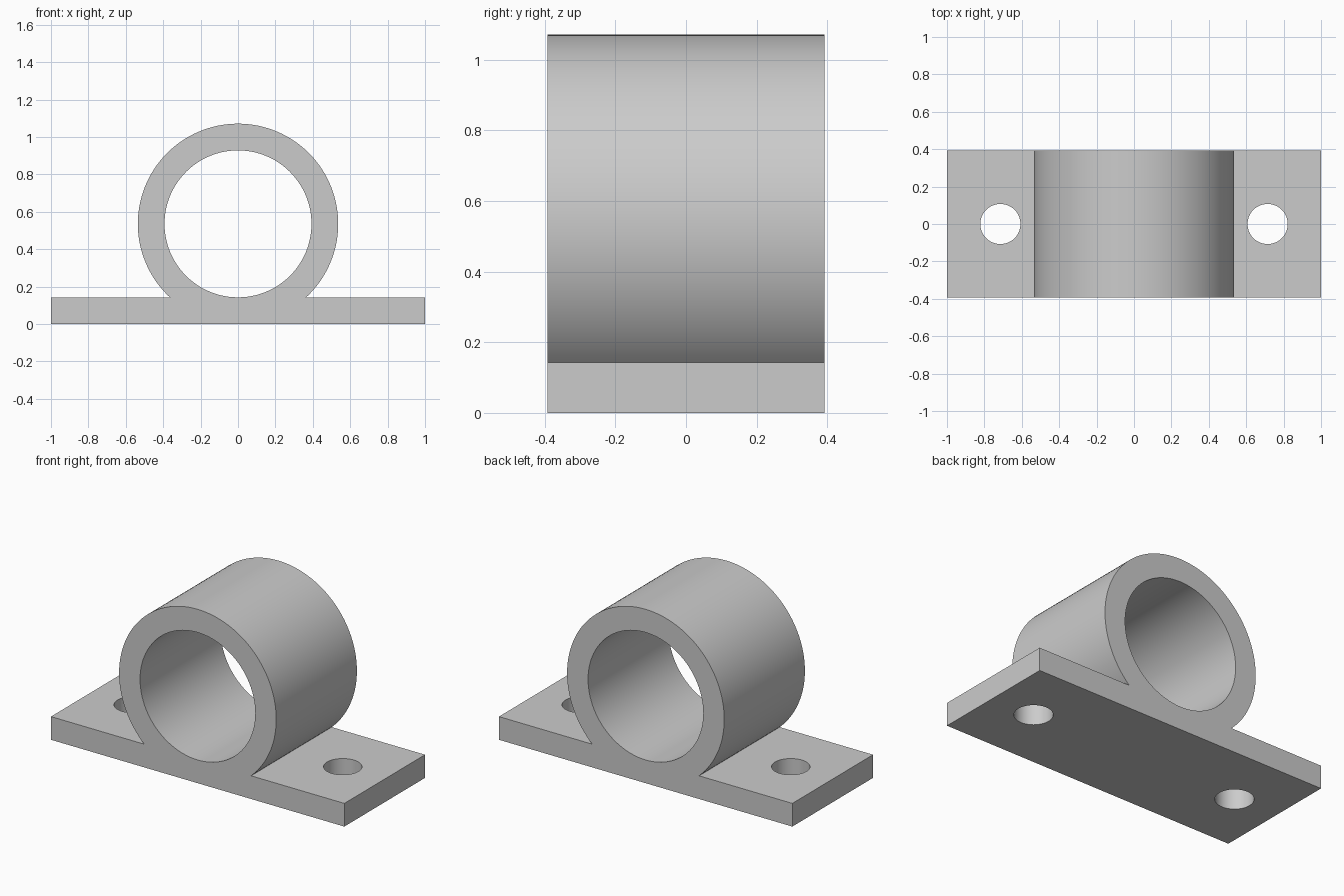
import bpy
import bmesh
from math import atan2, cos, pi, sin, sqrt

if "Cube" in bpy.data.objects:
    bpy.data.objects.remove(bpy.data.objects["Cube"], do_unlink=True)

UNIT = 1 / 28
HALF_DEPTH = 11 * UNIT
THICK = 4 * UNIT
OUTER = 15 * UNIT          # ring outer radius, also its centre height
BORE = 11 * UNIT
HOLE_X, HOLE_R = 20 * UNIT, 3 * UNIT
SEGMENTS = 96

grey = bpy.data.materials.new("plain grey")
grey.use_nodes = True
colour = (0.6, 0.6, 0.6, 1)
grey.diffuse_color = colour
grey.node_tree.nodes["Principled BSDF"].inputs["Base Color"].default_value = colour

# Silhouette: flat foot plate flowing into the ring above it
joint_x = sqrt(OUTER ** 2 - (OUTER - THICK) ** 2)
start = atan2(THICK - OUTER, joint_x)
sweep = pi - 2 * start
outline = [(-1, THICK), (-1, 0), (1, 0), (1, THICK)]
for i in range(SEGMENTS + 1):
    a = start + sweep * i / SEGMENTS
    outline.append((OUTER * cos(a), OUTER + OUTER * sin(a)))

bm = bmesh.new()
front = bm.faces.new([bm.verts.new((x, -HALF_DEPTH, z)) for x, z in outline])
extruded = bmesh.ops.extrude_face_region(bm, geom=[front], use_keep_orig=True)
back = [v for v in extruded["geom"] if isinstance(v, bmesh.types.BMVert)]
bmesh.ops.translate(bm, verts=back, vec=(0, 2 * HALF_DEPTH, 0))
bmesh.ops.recalc_face_normals(bm, faces=bm.faces)
mesh = bpy.data.meshes.new("pipe_bracket")
bm.to_mesh(mesh)
bm.free()
mesh.materials.append(grey)
bracket = bpy.data.objects.new("pipe_bracket", mesh)
bpy.context.collection.objects.link(bracket)


def drill(name, radius, location, rotation=(0, 0, 0)):
    """Cut a round hole through the bracket."""
    bpy.ops.mesh.primitive_cylinder_add(vertices=SEGMENTS, radius=radius, depth=1,
                                        location=location, rotation=rotation)
    cutter = bpy.context.object
    cutter.name = name
    cutter.hide_render = True
    cutter.data.materials.append(grey)
    cut = bracket.modifiers.new(name, "BOOLEAN")
    cut.operation = "DIFFERENCE"
    cut.solver = "EXACT"
    cut.object = cutter
    bpy.ops.object.select_all(action="DESELECT")
    bracket.select_set(True)
    bpy.context.view_layer.objects.active = bracket
    bpy.ops.object.modifier_apply(modifier=cut.name)
    bpy.data.objects.remove(cutter, do_unlink=True)


# Pipe bore and the two screw holes
drill("bore_cutter", BORE, (0, 0, OUTER), (pi / 2, 0, 0))
for side in (-1, 1):
    drill("screw_hole_cutter", HOLE_R, (side * HOLE_X, 0, 0))

bpy.ops.object.shade_smooth_by_angle(angle=pi / 6)
